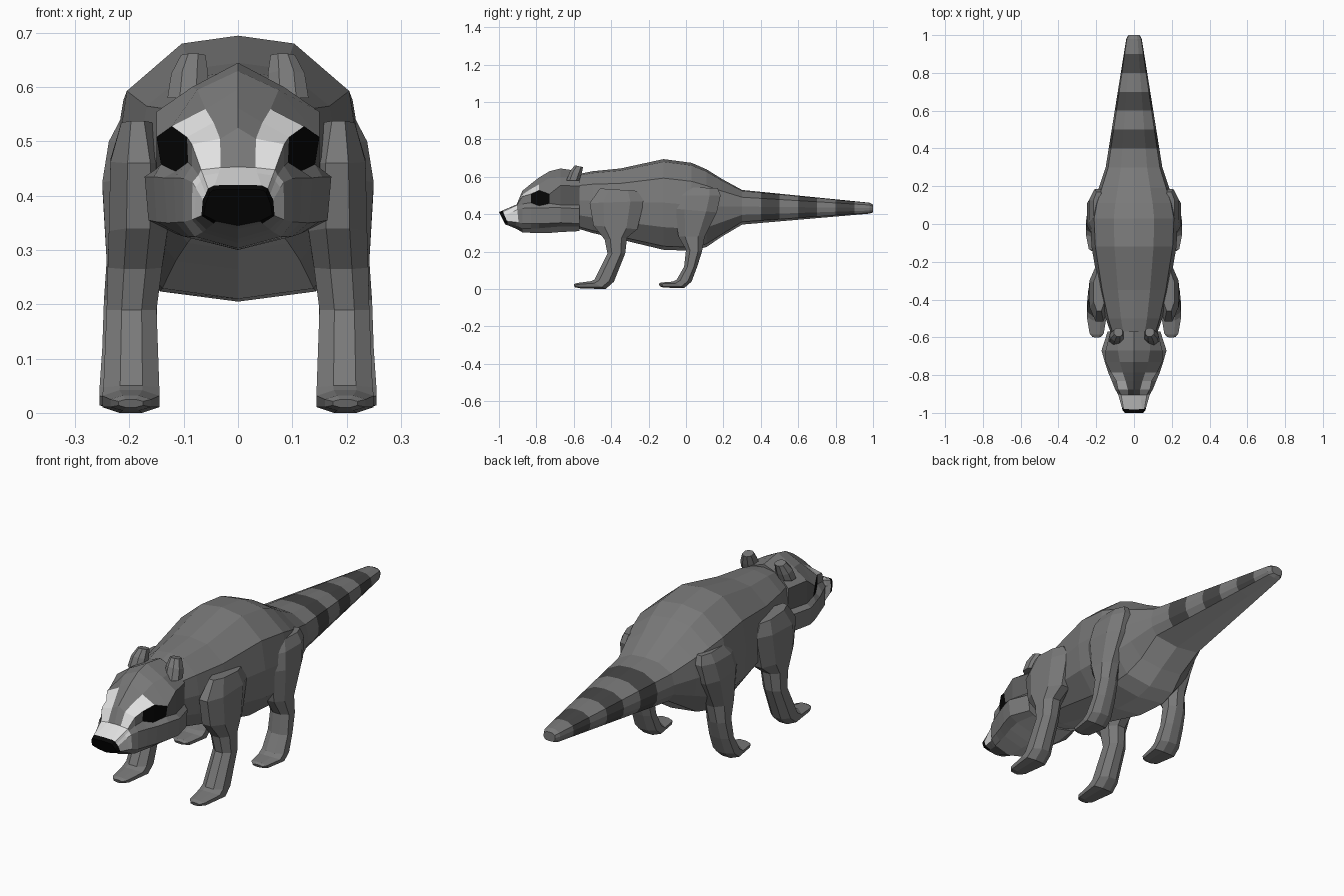
import bpy, bmesh

if "Cube" in bpy.data.objects:
    bpy.data.objects.remove(bpy.data.objects["Cube"])

def material(name, v):
    m = bpy.data.materials.new(name)
    m.diffuse_color = (v, v, v, 1)
    m.use_nodes = True
    m.node_tree.nodes["Principled BSDF"].inputs["Base Color"].default_value = m.diffuse_color
    return m

GREY, DARK, WHITE, BLACK, MASK, BELLY = range(6)
MATS = [material("fur grey", 0.19), material("dark fur", 0.06),
        material("white fur", 0.75), material("black", 0.002),
        material("mask grey", 0.11), material("belly grey", 0.48)]

def loft(name, rings, color=lambda i, j: GREY, cap=GREY):
    """Skin closed rings; color(i, j) picks the material of ring gap i, side j."""
    bm = bmesh.new()
    vs = [[bm.verts.new(p) for p in r] for r in rings]
    n = len(rings[0])
    for i in range(len(rings) - 1):
        for j in range(n):
            k = (j + 1) % n
            f = bm.faces.new((vs[i][j], vs[i][k], vs[i + 1][k], vs[i + 1][j]))
            f.material_index = color(i, j)
    bm.faces.new(vs[0]).material_index = cap
    bm.faces.new(vs[-1])
    bmesh.ops.recalc_face_normals(bm, faces=bm.faces)
    me = bpy.data.meshes.new(name)
    bm.to_mesh(me)
    bm.free()
    for m in MATS:
        me.materials.append(m)
    ob = bpy.data.objects.new(name, me)
    bpy.context.collection.objects.link(ob)
    return ob

def symmetric(y, half, slant=0.0):
    """Full ring from top-to-bottom half points, leaning back by slant."""
    top = half[0][1]
    right = [(x, y + slant * (top - z), z) for x, z in half]
    return right + [(-x, yy, z) for x, yy, z in right[-2:0:-1]]

def side(j, n):
    """Index of a side counted from the top, same for left and right."""
    return min(j, n - 1 - j)

def mix(a, b, t):
    return a + (b - a) * t

# Body and tail share one rounded section
SECTION = [(0, 1), (.46, .97), (.91, .79), (1, .52), (.95, .25), (.62, .04), (0, 0)]
TAIL_SECTION = SECTION[:4] + [(.97, .28), (.80, .08), (0, 0)]

def trunk_ring(y, zb, zt, w, section=SECTION):
    return symmetric(y, [(x * w, mix(zb, zt, t)) for x, t in section])

body_rings = [trunk_ring(*r) for r in [
    (-.60, .33, .61, .115), (-.50, .30, .63, .15), (-.35, .265, .645, .185),
    (-.12, .21, .695, .225), (.03, .205, .675, .232), (.11, .225, .64, .215),
    (.19, .28, .59, .187)]]
body_rings.append(trunk_ring(.30, .345, .53, .15, TAIL_SECTION))
loft("body", body_rings, lambda i, j: BELLY if side(j, 12) == 5 else GREY)

# Tail with dark bands that stop short of the pale underside
def tail_ring(y):
    t = (y - .30) / .70
    return trunk_ring(y, mix(.345, .405, t), mix(.53, .46, t), mix(.15, .038, t), TAIL_SECTION)

def tail_color(i, j):
    if side(j, 12) == 5:
        return BELLY
    return DARK if i in (1, 3, 5) else GREY

tail_rings = [tail_ring(.30 + .10 * i) for i in range(7)] + [tail_ring(.98)]
tail_rings.append(trunk_ring(1.0, .41, .452, .03))
loft("tail", tail_rings, tail_color)

# Head points: crown, brow, eye top, eye bottom, cheek top, cheek bottom, jaw, chin
NOSE = [(0, .412), (.046, .411), (.052, .405), (.056, .395),
        (.06, .385), (.063, .365), (.04, .353), (0, .345)]
BRIDGE = [(0, .453), (.032, .452), (.068, .448), (.073, .438),
          (.084, .425), (.085, .356), (.065, .333), (0, .313)]

# Muzzle: blended from the slanted nose to the bridge
def muzzle_ring(t):
    half = [(mix(a, c, t), mix(b, d, t)) for (a, b), (c, d) in zip(NOSE, BRIDGE)]
    return symmetric(mix(-1, -.905, t), half, mix(.5, .1, t))

def muzzle_color(i, j):
    s = side(j, 14)
    if i == 0:
        return BLACK if s < 6 else GREY
    return WHITE if s < 5 else GREY

muzzle_rings = [muzzle_ring(t) for t in (0, .2, .75, 1)]
loft("muzzle", muzzle_rings, muzzle_color, BLACK)

# Skull: the six points between the crown and the chin, then both centre heights
skull = [
    (-.875, .525, .303, [(.033, .505), (.085, .495), (.085, .455), (.10, .432), (.10, .352), (.08, .325)]),
    (-.83, .562, .301, [(.045, .535), (.094, .508), (.092, .462), (.118, .433), (.115, .351), (.09, .325)]),
    (-.785, .597, .30, [(.06, .56), (.122, .528), (.115, .445), (.137, .433), (.13, .35), (.10, .325)]),
    (-.73, .63, .30, [(.075, .595), (.15, .508), (.142, .458), (.155, .435), (.15, .352), (.115, .33)]),
    (-.67, .645, .305, [(.085, .60), (.15, .555), (.15, .45), (.172, .435), (.165, .355), (.125, .335)]),
    (-.57, .63, .31, [(.08, .60), (.125, .55), (.125, .45), (.14, .43), (.135, .35), (.11, .335)]),
]

def skull_color(i, j):
    s = side(j, 14)
    if s == 1 and i < 3:
        return WHITE                         # brow stripes
    if s == 2 and i > 1:
        return BLACK if i < 4 else MASK      # eyes and the patch behind
    return BELLY if s == 6 and i > 0 else GREY

loft("head", [muzzle_rings[-1]] + [symmetric(y, [(0, top), *mid, (0, chin)])
                                   for y, top, chin, mid in skull], skull_color)

# Legs and ears: chamfered rings spanning a front point to a back point
OCTAGON = [(.3, 0), (.7, 0), (1, .25), (1, .75), (.7, 1), (.3, 1), (0, .75), (0, .25)]

def limb_pair(name, rows):
    for label, s in (("left", 1), ("right", -1)):
        rings = [[(s * mix(x0, x1, u), mix(ya, yb, t), mix(za, zb, t))
                  for u, t in OCTAGON] for ya, za, yb, zb, x0, x1 in rows]
        loft(f"{label}_{name}", rings)

limb_pair("front_leg", [
    (-.46, .538, -.26, .525, .155, .215), (-.515, .46, -.225, .47, .13, .235),
    (-.495, .34, -.26, .32, .13, .238), (-.435, .265, -.315, .275, .14, .24),
    (-.42, .19, -.325, .19, .15, .242), (-.49, .05, -.385, .04, .145, .248),
    (-.51, .042, -.43, .0, .145, .25), (-.585, .032, -.565, .004, .16, .235),
    (-.60, .025, -.595, .01, .175, .22)])

limb_pair("hind_leg", [
    (-.01, .545, .17, .54, .16, .215), (-.05, .50, .185, .50, .14, .238),
    (-.065, .43, .165, .41, .14, .25), (-.04, .28, .10, .28, .145, .242),
    (.0, .21, .085, .20, .15, .247), (-.01, .12, .06, .12, .148, .25),
    (-.05, .05, .03, .04, .145, .255), (-.07, .04, -.01, .005, .145, .255),
    (-.135, .035, -.12, .008, .16, .24), (-.145, .028, -.14, .015, .175, .225)])

limb_pair("ear", [
    (-.64, .58, -.57, .58, .055, .13), (-.62, .63, -.56, .61, .055, .123),
    (-.595, .662, -.55, .652, .06, .105)])
